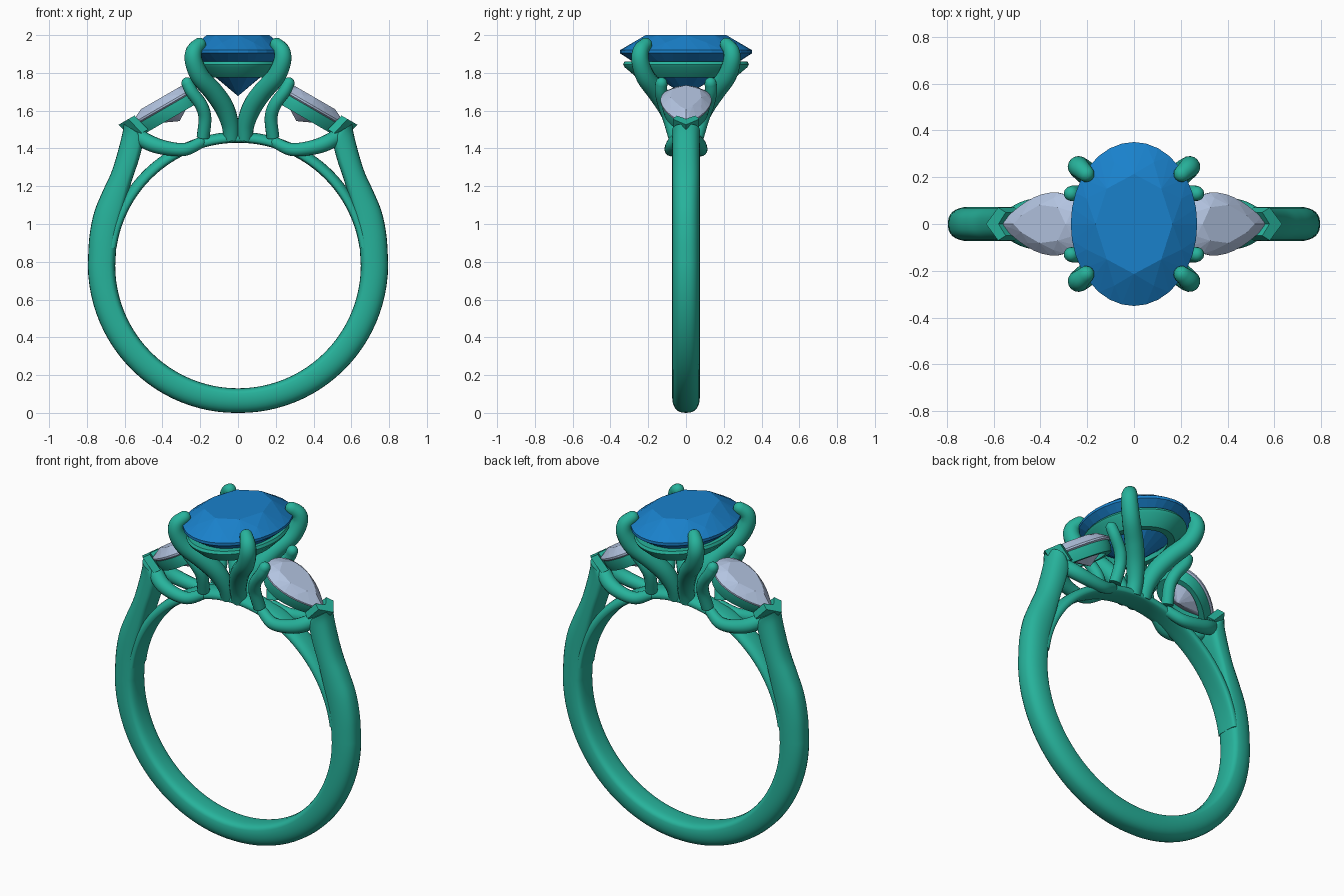
import bpy, bmesh
from math import sin, cos, pi, sqrt, radians
from mathutils import Vector

if "Cube" in bpy.data.objects:
    bpy.data.objects.remove(bpy.data.objects["Cube"])


def material(name, rgb):
    m = bpy.data.materials.new(name)
    m.diffuse_color = (*rgb, 1)
    m.use_nodes = True
    m.node_tree.nodes["Principled BSDF"].inputs["Base Color"].default_value = m.diffuse_color
    return m


METAL = material("green_metal", (0.02, 0.45, 0.33))
BLUE = material("blue_gem", (0.01, 0.22, 0.6))
PALE = material("pale_gem", (0.45, 0.55, 0.75))


def finish(bm, name, mat, smooth=True):
    bmesh.ops.recalc_face_normals(bm, faces=bm.faces[:])
    me = bpy.data.meshes.new(name)
    bm.to_mesh(me)
    bm.free()
    me.materials.append(mat)
    ob = bpy.data.objects.new(name, me)
    bpy.context.collection.objects.link(ob)
    if smooth:
        bpy.ops.object.select_all(action='DESELECT')
        ob.select_set(True)
        bpy.context.view_layer.objects.active = ob
        bpy.ops.object.shade_smooth_by_angle(angle=radians(40))
    return ob


def loft(name, rings, mat, loop=False):
    """Skin closed rings of points; loop joins last to first, otherwise cap."""
    bm = bmesh.new()
    vs = [[bm.verts.new(p) for p in r] for r in rings]
    n = len(vs[0])
    for i in range(len(vs) if loop else len(vs) - 1):
        a, b = vs[i], vs[(i + 1) % len(vs)]
        for j in range(n):
            k = (j + 1) % n
            bm.faces.new((a[j], a[k], b[k], b[j]))
    if not loop:
        bm.faces.new(vs[0])
        bm.faces.new(vs[-1])
    return finish(bm, name, mat)


def spline(pts, steps=6):
    """Catmull-Rom through points of any dimension."""
    p = [pts[0]] + list(pts) + [pts[-1]]
    out = []
    for i in range(1, len(p) - 2):
        for s in range(steps):
            t = s / steps
            out.append(tuple(0.5 * (2 * b + (c - a) * t + (2 * a - 5 * b + 4 * c - d) * t * t
                                    + (3 * b - a - 3 * c + d) * t ** 3)
                             for a, b, c, d in zip(*p[i - 1:i + 3])))
    return out + [tuple(pts[-1])]


def tube(name, pts, sides=16):
    """Round wire through (x, y, z, radius); the first end is domed."""
    path = spline(pts)
    c, r = Vector(path[0][:3]), path[0][3]
    d = (c - Vector(path[1][:3])).normalized()
    dome = [(*(c + d * r * sin(a)), r * cos(a)) for a in (1.45, 1.2, 0.85, 0.45)]
    path = dome + path
    rings, side = [], Vector((0.3, 1, 0.1))
    for i, q in enumerate(path):
        t = (Vector(path[min(i + 1, len(path) - 1)][:3]) - Vector(path[max(i - 1, 0)][:3])).normalized()
        side = (side - t * side.dot(t)).normalized()
        up = t.cross(side)
        rings.append([Vector(q[:3]) + q[3] * (side * cos(2 * pi * k / sides) + up * sin(2 * pi * k / sides))
                      for k in range(sides)])
    return loft(name, rings, METAL)


def band(name, pairs, half):
    """Sweep a D-shaped section between inner and outer edge points (xi, zi, xo, zo)."""
    rings = []
    for xi, zi, xo, zo in pairs:
        ring = []
        for k in range(28):
            c, s = cos(2 * pi * k / 28), sin(2 * pi * k / 28)
            a = 0.4 + 0.6 * c if c > 0 else 0.4 - 0.4 * abs(c) ** 0.5
            w = half * (1 if s > 0 else -1) * abs(s) ** 0.75
            ring.append((xi + (xo - xi) * a, w, zi + (zo - zi) * a))
        rings.append(ring)
    return loft(name, rings, METAL)


def gem(name, outline, place, mat, table, crown, girdle, depth):
    """Brilliant cut as the hull of table, crown, girdle, pavilion and culet points."""
    pts = []

    def ring(n, off, s, h):
        for k in range(n):
            u, v = outline(2 * pi * (k + off) / n)
            pts.append(place(u * s, v * s, h))
    ring(8, 0, table, crown)
    ring(8, 0.5, (1 + table) / 2 + 0.01, crown * 0.55)
    ring(32, 0, 1, girdle)
    ring(32, 0, 1, -girdle)
    ring(8, 0.5, 0.5, -depth * 0.54)
    pts.append(place(0, 0, -depth))
    bm = bmesh.new()
    for p in pts:
        bm.verts.new(p)
    res = bmesh.ops.convex_hull(bm, input=bm.verts[:])
    bmesh.ops.delete(bm, geom=list({e for e in res['geom_interior'] if isinstance(e, bmesh.types.BMVert)}),
                     context='VERTS')
    bmesh.ops.dissolve_limit(bm, angle_limit=0.03, verts=bm.verts[:], edges=bm.edges[:])
    return finish(bm, name, mat, smooth=False)


# Shank: round below, rising to two shoulders
CZ, RI = 0.78, 0.65
half = []
for i in range(25):
    a = -pi / 2 + pi / 2 * i / 24
    ro = 0.78 + 0.015 * i / 24
    half.append((RI * cos(a), CZ + RI * sin(a), ro * cos(a), CZ + ro * sin(a)))
half += spline([(0.65, 0.78, 0.795, 0.78), (0.642, 0.90, 0.787, 0.93), (0.625, 0.99, 0.762, 1.06),
                (0.60, 1.09, 0.718, 1.17), (0.565, 1.22, 0.672, 1.27), (0.525, 1.34, 0.64, 1.37),
                (0.505, 1.43, 0.612, 1.48), (0.525, 1.48, 0.605, 1.53)])[1:]
left = [(-a, b, -c, d) for a, b, c, d in reversed(half[1:])]
band("shank", left + half, 0.073)

# Thin bridge closing the finger hole
arc = [radians(8 + 164 * i / 64) for i in range(65)]
band("bridge", [(RI * cos(a), CZ + RI * sin(a), 0.708 * cos(a), CZ + 0.708 * sin(a)) for a in arc], 0.07)


# Centre oval stone and its flared seat
def oval(t):
    return 0.27 * cos(t), 0.35 * sin(t)


gem("centre_stone", oval, lambda u, v, n: (u, v, 1.912 + n), BLUE, 0.61, 0.088, 0.008, 0.235)
seat = [(0.24, 0.325, 1.86), (0.248, 0.333, 1.845), (0.24, 0.325, 1.83), (0.185, 0.26, 1.775),
        (0.15, 0.22, 1.775), (0.185, 0.265, 1.86)]
loft("centre_seat", [[(a * cos(2 * pi * k / 64), b * sin(2 * pi * k / 64), z) for k in range(64)]
                     for a, b, z in seat], METAL, loop=True)

# Four claws of the centre stone, gathering at the bridge
claw = [(0.205, 0.215, 1.95, 0.036), (0.233, 0.24, 1.915, 0.043), (0.234, 0.242, 1.86, 0.047),
        (0.2, 0.215, 1.78, 0.05), (0.13, 0.155, 1.70, 0.052), (0.075, 0.10, 1.62, 0.052),
        (0.042, 0.06, 1.53, 0.046), (0.035, 0.035, 1.45, 0.042)]
# Round prongs of the side stones
prong = [(0.268, 0.13, 1.745, 0.032), (0.245, 0.132, 1.70, 0.033), (0.195, 0.115, 1.63, 0.034),
         (0.175, 0.09, 1.56, 0.034), (0.185, 0.06, 1.46, 0.034)]
# Lower rails of the side baskets
rail = [(0.2, 0.05, 1.43, 0.03), (0.28, 0.075, 1.395, 0.034), (0.38, 0.075, 1.402, 0.038),
        (0.47, 0.055, 1.43, 0.042), (0.56, 0.0, 1.485, 0.04)]
for sx, nx in ((1, "right"), (-1, "left")):
    for sy, ny in ((1, "back"), (-1, "front")):
        for part, path in (("centre_claw", claw), ("side_prong", prong), ("lower_rail", rail)):
            tube(f"{part}_{nx}_{ny}", [(sx * x, sy * y, z, r) for x, y, z, r in path])


# Pear outline with its point outward (+u)
def pear(t):
    return 0.03 + 0.2 * cos(t), 0.168 * sin(t) * abs(sin(t / 2)) ** 0.8


for sx, nx in ((1, "right"), (-1, "left")):
    # Side settings tilt down 30 degrees away from the centre
    def place(u, v, n):
        return (sx * (0.364 + u * 0.866 + n * 0.5), v, 1.64 - u * 0.5 + n * 0.866)

    gem(f"side_stone_{nx}", pear, place, PALE, 0.64, 0.047, 0.005, 0.11)
    rings = []
    for s, n in ((0.93, -0.012), (0.93, -0.04), (0.86, -0.075), (0.64, -0.075), (0.76, -0.012)):
        rings.append([place(s * u, s * v, n) for u, v in (pear(2 * pi * k / 48) for k in range(48))])
    loft(f"side_seat_{nx}", rings, METAL, loop=True)
    # V-shaped prong guarding the pear point
    vee = [(0.29, 0), (0.23, 0.07), (0.192, 0.05), (0.228, 0), (0.192, -0.05), (0.23, -0.07)]
    bm = bmesh.new()
    lo, hi = ([bm.verts.new(place(u - 0.25 * (0.035 - n), v, n)) for u, v in vee] for n in (-0.065, 0.035))
    bm.faces.new(lo)
    bm.faces.new(hi)
    for j in range(6):
        k = (j + 1) % 6
        bm.faces.new((lo[j], lo[k], hi[k], hi[j]))
    finish(bm, f"v_prong_{nx}", METAL)
